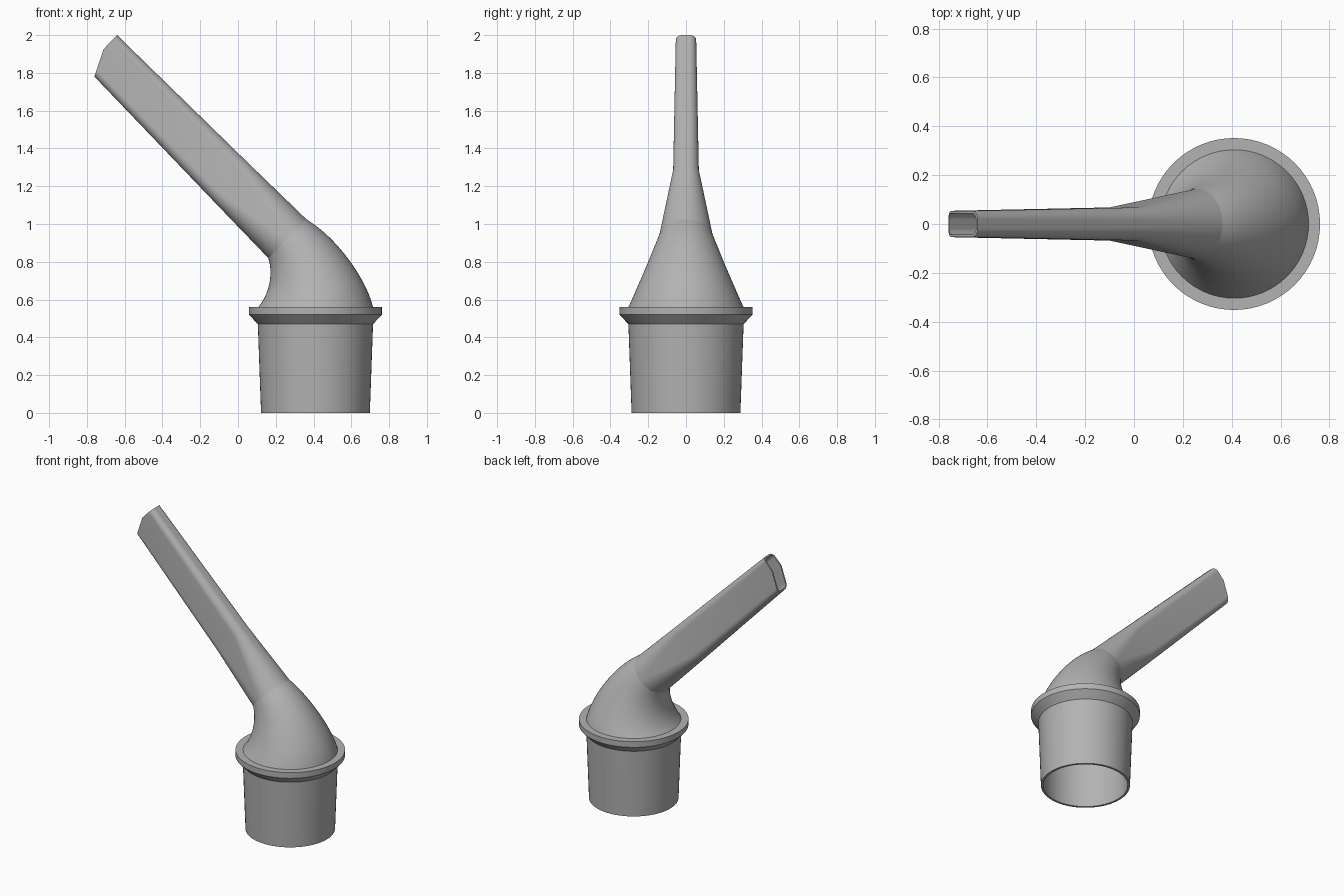
import bpy, bmesh
from math import sin, cos, pi, radians
from mathutils import Vector

cube = bpy.data.objects.get("Cube")
if cube:
    bpy.data.objects.remove(cube)

grey = bpy.data.materials.new("plain grey")
grey.use_nodes = True
colour = (0.45, 0.45, 0.45, 1)
grey.diffuse_color = colour
grey.node_tree.nodes["Principled BSDF"].inputs["Base Color"].default_value = colour

STEPS = 16      # segments per quarter turn
CENTRE = 0.41   # x of the socket axis
WALL = 0.015


def section(low, high, half_width=None, corner=None, wall=0.0, bevel=0.0):
    """Rounded rectangle between two (x, z) points; a circle by default."""
    low, high = Vector((low[0], 0, low[1])), Vector((high[0], 0, high[1]))
    across = (high - low).normalized()
    along = Vector((-across.z, 0, across.x))
    half = (high - low).length / 2
    a = half - wall
    b = (half_width or half) - wall
    r = (corner or half) - wall
    outline = []
    for q, (su, sv) in enumerate([(1, 1), (-1, 1), (-1, -1), (1, -1)]):
        for i in range(STEPS + 1):
            t = (q + i / STEPS) * pi / 2
            outline.append((su * (a - r) + r * cos(t), sv * (b - r) + r * sin(t)))
        if q in (0, 2):     # extra point on each flat side
            outline.append(((a - r) * 0.2, sv * b))
    mid, kink = (low + high) / 2, 0.02
    return [mid + across * u + Vector((0, v, 0)) - along * bevel * max(0, kink - u)
            for u, v in outline]


def circle(radius, z):
    return section((CENTRE - radius, z), (CENTRE + radius, z))


def skin(name, rings):
    """Closed wall through a cycle of rings."""
    bm = bmesh.new()
    loops = [[bm.verts.new(p) for p in ring] for ring in rings]
    n = len(loops[0])
    for j, ring in enumerate(loops):
        nxt = loops[(j + 1) % len(loops)]
        for i in range(n):
            k = (i + 1) % n
            bm.faces.new((ring[i], ring[k], nxt[k], nxt[i]))
    bmesh.ops.remove_doubles(bm, verts=bm.verts, dist=0.0001)
    bmesh.ops.recalc_face_normals(bm, faces=bm.faces)
    mesh = bpy.data.meshes.new(name)
    bm.to_mesh(mesh)
    bm.free()
    mesh.materials.append(grey)
    obj = bpy.data.objects.new(name, mesh)
    bpy.context.collection.objects.link(obj)
    bpy.ops.object.select_all(action='DESELECT')
    obj.select_set(True)
    bpy.context.view_layer.objects.active = obj
    bpy.ops.object.shade_smooth_by_angle(angle=radians(30))


def bezier(p, t):
    s = 1 - t
    weights = (s ** 3, 3 * s * s * t, 3 * s * t * t, t ** 3)
    return [sum(w * q[c] for w, q in zip(weights, p)) for c in (0, 1)]


# Tapered socket with its collar
socket = [(0.288, 0), (0.305, 0.47), (0.352, 0.52), (0.352, 0.56),
          (0.29, 0.56), (0.273, 0)]
skin("socket", [circle(r, z) for r, z in socket])

# Bent, narrowing elbow
inner_bend = [(0.107, 0.56), (0.16, 0.62), (0.19, 0.73), (0.16, 0.82)]
outer_bend = [(0.715, 0.56), (0.675, 0.72), (0.52, 0.93), (0.362, 1.025)]
count = 16
spans = [(bezier(inner_bend, i / count), bezier(outer_bend, i / count))
         for i in range(count + 1)]
skin("elbow", [section(*s) for s in spans]
     + [section(*s, wall=WALL) for s in reversed(spans)])

# Flattened nozzle with a bevelled mouth
stations = [(inner_bend[-1], outer_bend[-1], None, None, 0),
            ((-0.136, 1.128), (0.055, 1.322), 0.068, 0.055, 0),
            ((-0.81, 1.83), (-0.64, 2.0), 0.054, 0.035, 0.5)]
skin("nozzle", [section(l, h, b, r, 0, v) for l, h, b, r, v in stations]
     + [section(l, h, b, r, 0.01, v) for l, h, b, r, v in reversed(stations)])
